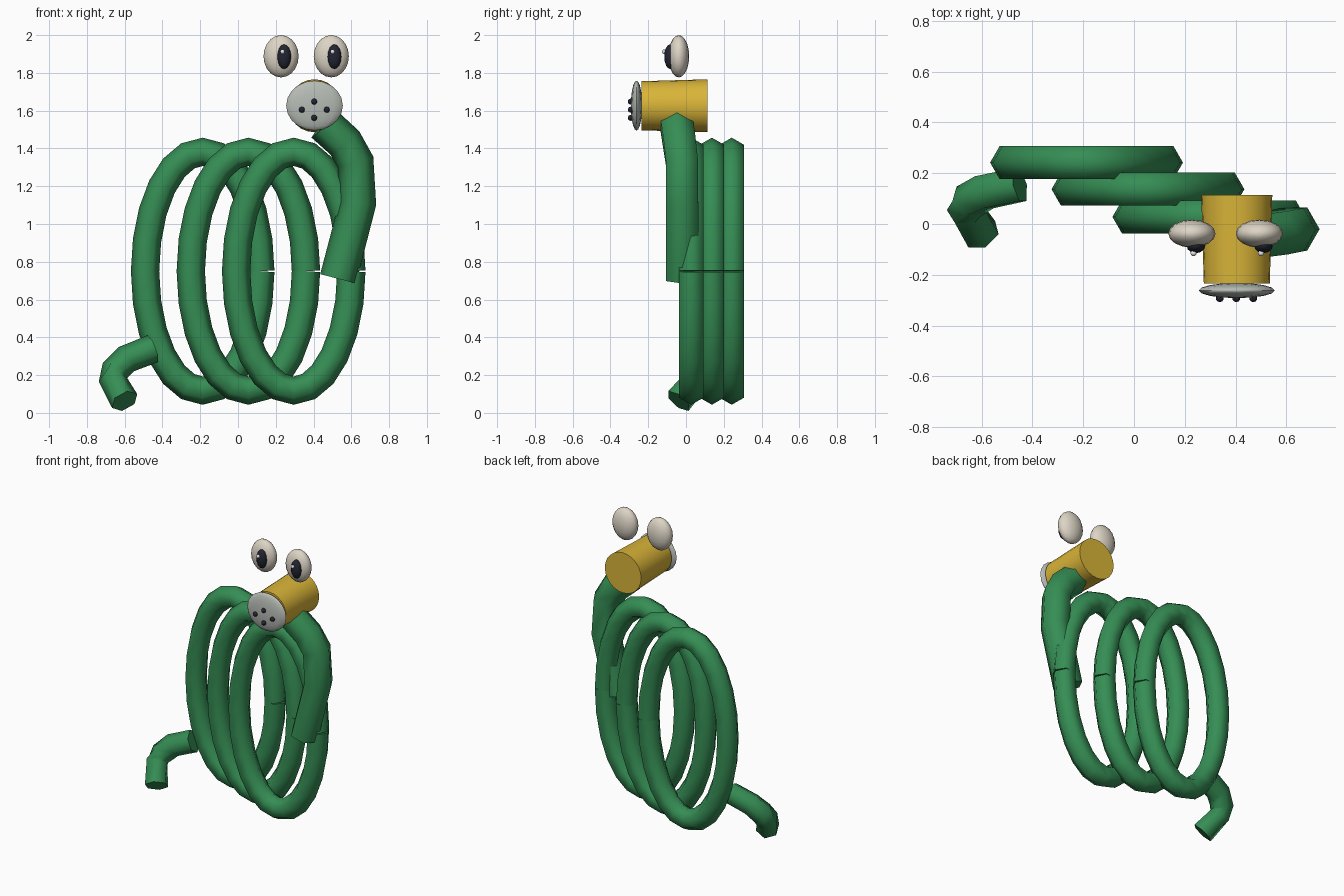
import bpy, bmesh, math
from mathutils import Vector, Matrix

if "Cube" in bpy.data.objects:
    bpy.data.objects.remove(bpy.data.objects["Cube"])


def material(name, rgb):
    m = bpy.data.materials.new(name)
    m.diffuse_color = (*rgb, 1)
    m.use_nodes = True
    m.node_tree.nodes["Principled BSDF"].inputs["Base Color"].default_value = m.diffuse_color
    return m


GREEN = material("spring green", (0.036, 0.27, 0.09))
YELLOW = material("snout yellow", (0.70, 0.46, 0.04))
CREAM = material("eye cream", (0.72, 0.66, 0.56))
GREY = material("nose grey", (0.47, 0.50, 0.46))
DARK = material("dark navy", (0.016, 0.018, 0.032))
WHITE = material("glint white", (0.85, 0.85, 0.85))


def finish(name, bm, mat, angle):
    bmesh.ops.recalc_face_normals(bm, faces=bm.faces)
    me = bpy.data.meshes.new(name)
    bm.to_mesh(me)
    bm.free()
    me.materials.append(mat)
    ob = bpy.data.objects.new(name, me)
    bpy.context.collection.objects.link(ob)
    bpy.ops.object.select_all(action='DESELECT')
    ob.select_set(True)
    bpy.context.view_layer.objects.active = ob
    bpy.ops.object.shade_smooth_by_angle(angle=math.radians(angle))
    return ob


def tube(name, path, radius, sides=6):
    """Open hexagonal hose swept along a path, capped at both ends."""
    pts = [Vector(p) for p in path]
    bm = bmesh.new()
    rings = []
    for i, p in enumerate(pts):
        t = Vector()
        if i > 0:
            t += (p - pts[i - 1]).normalized()
        if i < len(pts) - 1:
            t += (pts[i + 1] - p).normalized()
        t.normalize()
        side = Vector((0, 1, 0))
        side = (side - t * side.dot(t)).normalized()
        out = side.cross(t)
        rings.append([bm.verts.new(p + radius * (math.cos(a) * out + math.sin(a) * side))
                      for a in (k * math.tau / sides for k in range(sides))])
    for a, b in zip(rings, rings[1:]):
        for k in range(sides):
            n = (k + 1) % sides
            bm.faces.new((a[k], a[n], b[n], b[k]))
    bm.faces.new(rings[0])
    bm.faces.new(rings[-1])
    return finish(name, bm, GREEN, 65)


def ellipsoid(name, centre, radii, mat, seg=16, rings=10):
    bm = bmesh.new()
    bmesh.ops.create_uvsphere(bm, u_segments=seg, v_segments=rings, radius=1,
                              matrix=Matrix.LocRotScale(Vector(centre), None, Vector(radii)))
    return finish(name, bm, mat, 60)


# Three oval coils, each with a seam on its right side
for i, (cx, cy) in enumerate([(-0.187, 0.242), (0.055, 0.137), (0.295, 0.028)]):
    oval = [(cx + 0.305 * math.cos(a), cy, 0.75 + 0.632 * math.sin(a))
            for a in (k * math.tau / 24 for k in range(25))]
    tube(f"coil_{i + 1}", oval, 0.075)

# Neck and tail hoses
tube("neck", [(0.53, -0.02, 0.71), (0.634, -0.02, 1.11), (0.622, -0.022, 1.33),
              (0.565, -0.035, 1.43), (0.455, -0.05, 1.53)], 0.098)
tube("tail", [(-0.45, 0.155, 0.34), (-0.59, 0.125, 0.285), (-0.65, 0.09, 0.225),
              (-0.662, 0.055, 0.175), (-0.60, -0.04, 0.063)], 0.076)

# Snout barrel, slightly wider at the back
bm = bmesh.new()
bmesh.ops.create_cone(bm, cap_ends=True, segments=24, radius1=0.130, radius2=0.140, depth=0.35,
                      matrix=Matrix.Translation((0.405, -0.06, 1.626)) @ Matrix.Rotation(-math.pi / 2, 4, 'X'))
finish("snout", bm, YELLOW, 40)

# Nose pad with four dots
ellipsoid("nose_pad", (0.405, -0.262, 1.627), (0.15, 0.03, 0.132), GREY)
for i, (x, z) in enumerate([(0.403, 1.648), (0.338, 1.605), (0.470, 1.605), (0.403, 1.562)]):
    ellipsoid(f"nose_dot_{i + 1}", (x, -0.292, z), (0.016, 0.016, 0.016), DARK, 10, 8)

# Floating eyes with pupils and glints
for side, x in (("left", 0.228), ("right", 0.494)):
    ellipsoid(f"{side}_eye", (x, -0.038, 1.888), (0.093, 0.055, 0.112), CREAM)
    ellipsoid(f"{side}_pupil", (x + 0.016, -0.085, 1.886), (0.037, 0.03, 0.065), DARK, 12, 8)
    ellipsoid(f"{side}_glint", (x + 0.007, -0.115, 1.912), (0.012, 0.012, 0.012), WHITE, 10, 8)
